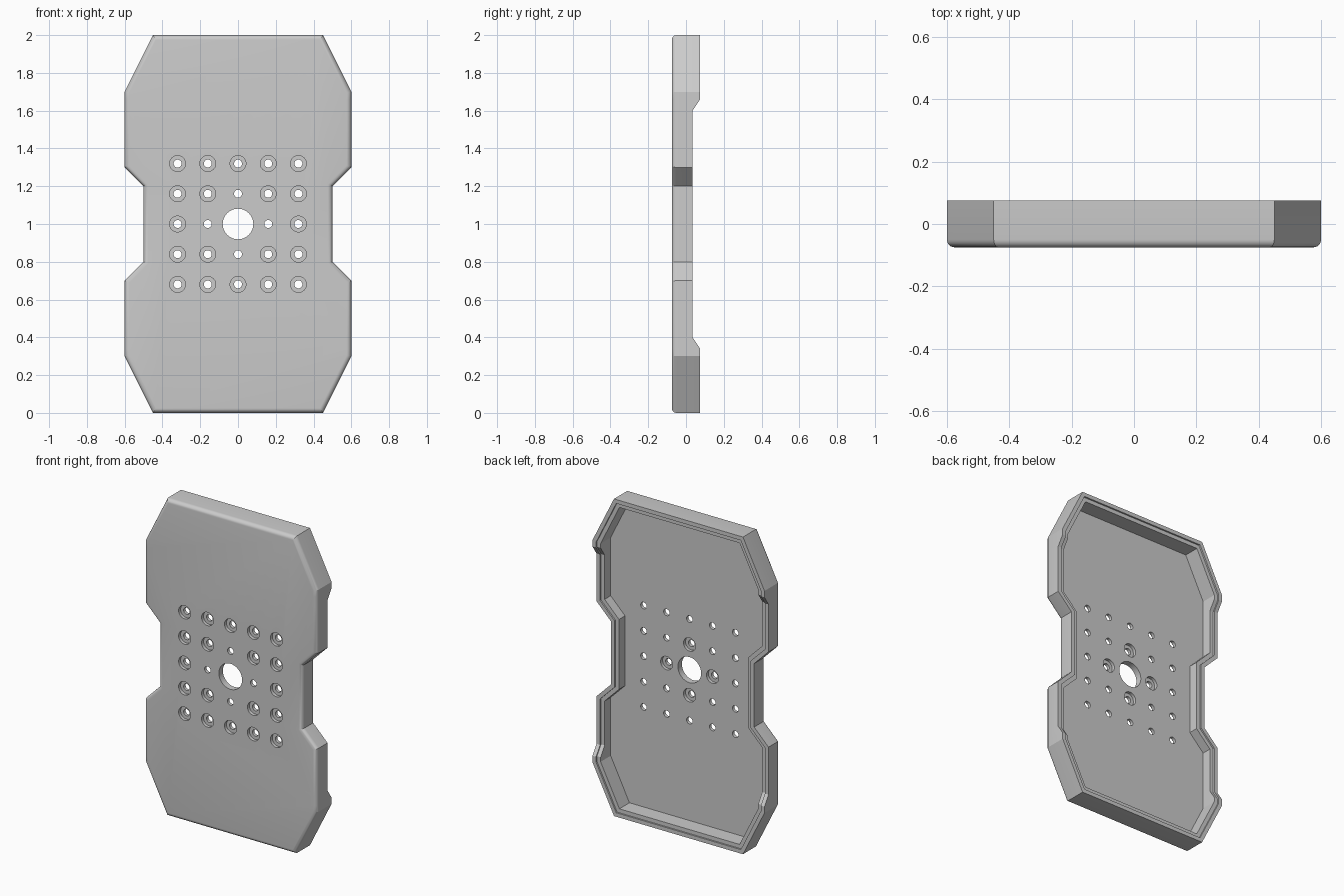
import bpy, bmesh, math
from mathutils import Vector

cube = bpy.data.objects.get("Cube")
if cube:
    bpy.data.objects.remove(cube, do_unlink=True)

FRONT, BACK, LOW_RIM, FLOOR = -0.075, 0.075, 0.035, -0.035
ROUND = 0.025

grey = bpy.data.materials.new("plain_grey")
grey.use_nodes = True
grey.diffuse_color = (0.6, 0.6, 0.6, 1)
grey.node_tree.nodes["Principled BSDF"].inputs["Base Color"].default_value = (0.6, 0.6, 0.6, 1)

# Outline: one quarter, mirrored to the whole plate (x, height from the middle)
quarter = [(0.5, 0.2), (0.6, 0.3), (0.6, 0.6), (0.6, 0.66), (0.6, 0.7), (0.45, 1.0)]
right_half = [(x, -h) for x, h in reversed(quarter)] + quarter
outline = [Vector((x, h + 1)) for x, h in right_half]
outline += [Vector((-x, h + 1)) for x, h in reversed(right_half)]


def inset(points, d):
    """Move a counter-clockwise outline inward by d with mitred corners."""
    result = []
    for i, p in enumerate(points):
        a = (p - points[i - 1]).normalized()
        b = (points[(i + 1) % len(points)] - p).normalized()
        na, nb = Vector((-a.y, a.x)), Vector((-b.y, b.x))
        result.append(p + (na + nb) * d / (1 + na.dot(nb)))
    return result


def rim_height(i):
    """The rim is full height at the ends and lower along the middle."""
    return BACK if abs(outline[i].y - 1) > 0.63 else LOW_RIM


def new_object(name, bm):
    bmesh.ops.recalc_face_normals(bm, faces=bm.faces)
    mesh = bpy.data.meshes.new(name)
    bm.to_mesh(mesh)
    bm.free()
    obj = bpy.data.objects.new(name, mesh)
    bpy.context.collection.objects.link(obj)
    return obj


# Tray body: rounded front edge, outer wall, stepped rim, inner wall, floor
bm = bmesh.new()
rings = []


def add_ring(d, depth):
    pts = inset(outline, d)
    rings.append([bm.verts.new((p.x, depth(i), p.y)) for i, p in enumerate(pts)])


for k in range(7):
    t = k / 6 * math.pi / 2
    add_ring(ROUND * (1 - math.sin(t)),
             lambda i, t=t: FRONT + ROUND * (1 - math.cos(t)))
add_ring(0, rim_height)
add_ring(0.025, rim_height)
add_ring(0.025, lambda i: rim_height(i) - 0.01)
add_ring(0.05, lambda i: rim_height(i) - 0.01)
add_ring(0.05, lambda i: FLOOR)
for r, s in zip(rings, rings[1:]):
    for i in range(len(r)):
        j = (i + 1) % len(r)
        bm.faces.new((r[i], r[j], s[j], s[i]))
bm.faces.new(rings[0])
bm.faces.new(rings[-1])
plate = new_object("mounting_plate", bm)
plate.data.materials.append(grey)


# Hole cutters: stepped cylinders running along the depth
def add_cutter(bm, x, z, profile, sides=32):
    loops = []
    for radius, y in profile:
        loops.append([bm.verts.new((x + radius * math.cos(2 * math.pi * k / sides), y,
                                    z + radius * math.sin(2 * math.pi * k / sides)))
                      for k in range(sides)])
    for r, s in zip(loops, loops[1:]):
        for k in range(sides):
            j = (k + 1) % sides
            bm.faces.new((r[k], r[j], s[j], s[k]))
    bm.faces.new(loops[0])
    bm.faces.new(loops[-1])


SMALL, WIDE = 0.021, 0.042
STEP = (FRONT + FLOOR) / 2
START, END = FRONT - 0.05, FLOOR + 0.05
front_bore = [(WIDE, START), (WIDE, STEP), (SMALL, STEP), (SMALL, END)]
back_bore = [(SMALL, START), (SMALL, STEP), (WIDE, STEP), (WIDE, END)]
centre_bore = [(0.081, START), (0.081, END)]

bm = bmesh.new()
for col in range(-2, 3):
    for row in range(-2, 3):
        ring = abs(col) + abs(row)
        profile = centre_bore if ring == 0 else back_bore if ring == 1 else front_bore
        add_cutter(bm, col * 0.16, 1 + row * 0.16, profile)
cutter = new_object("hole_cutter", bm)
cutter.hide_render = True

# Cut the holes, then drop the cutter
cut = plate.modifiers.new("holes", 'BOOLEAN')
cut.operation = 'DIFFERENCE'
cut.solver = 'EXACT'
cut.object = cutter
bpy.ops.object.select_all(action='DESELECT')
bpy.context.view_layer.objects.active = plate
plate.select_set(True)
bpy.ops.object.modifier_apply(modifier=cut.name)
bpy.data.objects.remove(cutter, do_unlink=True)

# Smooth the rounded edge and bores, keep the corners crisp
bpy.ops.object.shade_smooth_by_angle(angle=math.radians(20))
